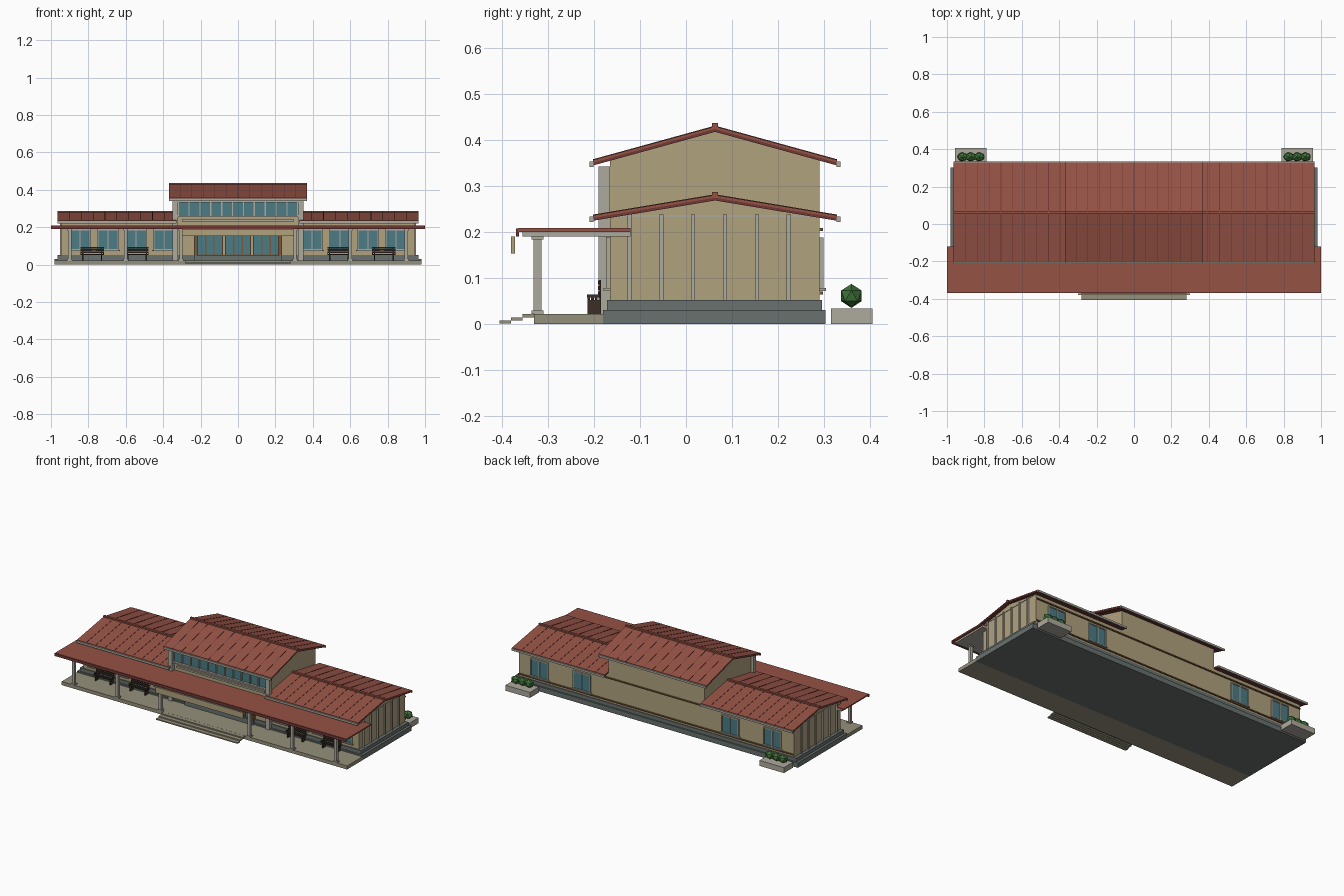
import bpy
import bmesh
from mathutils import Matrix, Vector

cube = bpy.data.objects.get("Cube")
if cube:
    bpy.data.objects.remove(cube, do_unlink=True)


def material(name, *rgb):
    m = bpy.data.materials.new(name)
    m.use_nodes = True
    m.diffuse_color = (*rgb, 1)
    node = next(n for n in m.node_tree.nodes if n.type == 'BSDF_PRINCIPLED')
    node.inputs["Base Color"].default_value = (*rgb, 1)
    node.inputs["Roughness"].default_value = 0.8
    return m


ROOF = material("roof_red", .3, .085, .06)
EDGE = material("roof_edge", .16, .04, .035)
WALL = material("wall_sand", .44, .36, .21)
TRIM = material("trim_grey", .42, .4, .34)
STONE = material("plinth_stone", .14, .165, .155)
PAVE = material("platform_paving", .3, .28, .2)
GLASS = material("glass_teal", .07, .2, .23)
WOOD = material("brown_wood", .2, .1, .04)
DARK = material("bench_wood", .045, .028, .018)
LEAF = material("leaf_green", .05, .17, .04)


def finish(name, bm, mat):
    bmesh.ops.recalc_face_normals(bm, faces=bm.faces)
    mesh = bpy.data.meshes.new(name)
    bm.to_mesh(mesh)
    bm.free()
    mesh.materials.append(mat)
    ob = bpy.data.objects.new(name, mesh)
    bpy.context.collection.objects.link(ob)
    return ob


def boxes(name, mat, *spans):
    """One object from boxes given as (x range, y range, z range)."""
    bm = bmesh.new()
    for span in spans:
        mid = Vector([(a + b) / 2 for a, b in span])
        size = [abs(b - a) for a, b in span]
        bmesh.ops.create_cube(bm, size=1, matrix=Matrix.Translation(mid) @ Matrix.Diagonal((*size, 1)))
    return finish(name, bm, mat)


def around(c, width):
    return (c - width / 2, c + width / 2)


def prism(name, mat, profile, *ranges):
    """Extrude a (y, z) profile along x, once per x range."""
    bm = bmesh.new()
    for x0, x1 in ranges:
        face = bm.faces.new([bm.verts.new((x0, y, z)) for y, z in profile])
        new = bmesh.ops.extrude_face_region(bm, geom=[face])["geom"]
        bmesh.ops.translate(bm, vec=(x1 - x0, 0, 0), verts=[v for v in new if isinstance(v, bmesh.types.BMVert)])
    return finish(name, bm, mat)


RIDGE = .063           # y of both ridges
FRONT, BACK = -.165, .29
HALF = .265            # ridge to eave
BOTH = (-1, 1)


def gable_walls(name, eave, peak, x):
    prism(name, WALL, [(FRONT, .05), (BACK, .05), (BACK, eave), (RIDGE, peak), (FRONT, eave)], x)


def slope(eave, peak, top, bottom):
    left, right = RIDGE - HALF, RIDGE + HALF
    return [(left, eave + top), (RIDGE, peak + top), (right, eave + top),
            (right, eave + bottom), (RIDGE, peak + bottom), (left, eave + bottom)]


def gable_roof(name, eave, peak, x):
    x0, x1 = x
    prism(name + "_roof", ROOF, slope(eave, peak, 0, -.006), x)
    prism(name + "_roof_underside", EDGE, slope(eave, peak, -.006, -.012), (x0 + .002, x1 - .002))
    count = round((x1 - x0) / .062)
    step = (x1 - x0) / count
    seams = [around(x0 + step * i, .003) for i in range(1, count)]
    prism(name + "_roof_seams", EDGE, slope(eave, peak, .0015, -.003), *seams)
    boxes(name + "_ridge_cap", ROOF, (x, around(RIDGE, .014), (peak - .004, peak + .007)))
    boxes(name + "_gutters", TRIM, *[(x, around(RIDGE + s * (HALF + .003), .008), (eave - .015, eave - .003))
                                     for s in BOTH])


# Plinth, platform and entrance steps
boxes("plinth_lower", STONE, ((-.98, .98), (-.18, .303), (0, .03)))
boxes("plinth_upper", STONE, ((-.965, .965), (-.172, .295), (.03, .052)))
boxes("platform", PAVE, ((-.98, .98), (-.33, -.18), (0, .022)))
boxes("entrance_steps", PAVE, *[((-.28, .28), (-.33 - .025 * (i + 1), -.33 - .025 * i), around(.018 - .007 * i, .007))
                                for i in range(3)])

# Walls and roofs
gable_walls("centre_walls", .355, .418, (-.33, .33))
gable_roof("centre", .356, .429, (-.37, .37))
for s, side in zip(BOTH, ("right", "left")):
    gable_walls(side + "_wing_walls", .232, .27, sorted((s * .325, s * .945)))
    gable_roof(side + "_wing", .236, .28, sorted((s * .33, s * .965)))
    # Gable end pilasters
    boxes(side + "_pilasters", TRIM, *[(around(s * .947, .012), around(-.123 + .0692 * i, .009), (.05, .238))
                                       for i in range(6)])
    boxes(side + "_gable_band", TRIM, (around(s * .945, .006), (FRONT, BACK), (.232, .236)))

# Tall corner columns of the centre block
boxes("centre_columns", TRIM, *[(around(s * .335, .028), (-.19, FRONT), (.02, .342)) for s in BOTH])

# Clerestory window band
boxes("clerestory_glass", GLASS, ((-.32, .32), around(FRONT, .008), (.265, .335)))
bars = 11
boxes("clerestory_frame", TRIM,
      *[(around(-.32 + .64 * i / bars, .007), (-.176, FRONT), (.262, .337)) for i in range(bars + 1)],
      *[((-.325, .325), (-.182, FRONT), around(z, .009)) for z in (.26, .336)])
boxes("centre_lower_band", TRIM, ((-.3, .3), (-.175, FRONT), (.23, .24)))

# Canopy over the platform
boxes("canopy_roof", ROOF, ((-1, 1), (-.365, -.12), (.2, .208)))
boxes("canopy_ceiling", TRIM, ((-.985, .985), (-.355, -.12), (.19, .2)))
boxes("canopy_fascia", EDGE, ((-1, 1), (-.369, -.363), (.19, .207)))
posts = (-.9, -.6, -.305, .305, .6, .9)
boxes("canopy_posts", TRIM, *[(around(x, .017), around(-.322, .017), (.02, .19)) for x in posts])
boxes("canopy_post_caps", TRIM, *[(around(x, .026), around(-.322, .026), (z, z + .007))
                                  for x in posts for z in (.022, .183)])
boxes("hanging_sign_board", WALL, ((-.3, .3), (-.38, -.371), (.153, .19)))


def window(name, x, y, out, w, z, frame, mullions=1):
    """Glazed opening; out is -1 on the front wall and 1 on the back wall."""
    z0, z1 = z
    glass = sorted((y - out * .004, y + out * .005))
    rim = sorted((y, y + out * .009))
    boxes(name + "_glass", GLASS, (around(x, w), glass, z))
    boxes(name + "_frame", frame,
          *[(around(x + w * (i / (mullions + 1) - .5), .006), rim, z) for i in range(mullions + 2)],
          *[(around(x, w + .006), rim, around(h, .006)) for h in z])
    if frame is TRIM:
        boxes(name + "_sill", TRIM, (around(x, w + .018), sorted((y, y + out * .014)), around(z0 - .005, .006)))


# Front and back windows
for s, side in zip(BOTH, ("right", "left")):
    for i in range(4):
        window(f"{side}_front_window_{i}", s * (.395 + .15 * i), FRONT, -1, .11, (.08, .186), TRIM)
    for i, x in enumerate((.51, .8)):
        window(f"{side}_back_window_{i}", s * x, BACK, 1, .115, (.08, .185), TRIM)

# Entrance doors with a wooden surround
for i in BOTH + (0,):
    window(f"entrance_door_{i + 1}", i * .15, -.172, -1, .135, (.05, .16), WOOD, 2)
boxes("entrance_surround", WOOD,
      *[(around(s * .228, .012), (-.188, FRONT), (.03, .19)) for s in BOTH],
      ((-.234, .234), (-.186, FRONT), (.163, .172)))
boxes("entrance_threshold", STONE, ((-.235, .235), (-.19, FRONT), (.022, .052)))

# Rails along the back wall
boxes("back_wall_rails", WOOD, *[((-.945, .945), (BACK, .297), around(z, .007)) for z in (.067, .205)])

# Platform benches
for i, x in enumerate((-.78, -.54, .54, .78)):
    wide = around(x, .125)
    boxes(f"bench_{i}", DARK,
          *[(wide, around(-.211 + .008 * k, .006), (.052, .057)) for k in range(3)],
          *[(wide, around(-.189, .004), around(z, .008)) for z in (.066, .078, .09)],
          *[(around(x + s * .05, .007), (-.214, -.187), (.022, .052)) for s in BOTH],
          *[(around(x + s * .06, .005), (-.215, -.187), (.057, .064)) for s in BOTH],
          *[(around(x + s * .05, .006), (-.188, -.184), (.022, .095)) for s in BOTH])

# Back planters with faceted shrubs
for s, side in zip(BOTH, ("right", "left")):
    boxes(side + "_planter", TRIM, (around(s * .872, .168), (.315, .405), (0, .034)))
    bm = bmesh.new()
    for k in (-1, 0, 1):
        spot = Matrix.Translation((s * .872 + k * .045, .359, .061))
        bmesh.ops.create_icosphere(bm, subdivisions=1, radius=.026, matrix=spot @ Matrix.Diagonal((1.2, 1, 1, 1)))
    finish(side + "_planter_shrubs", bm, LEAF)
